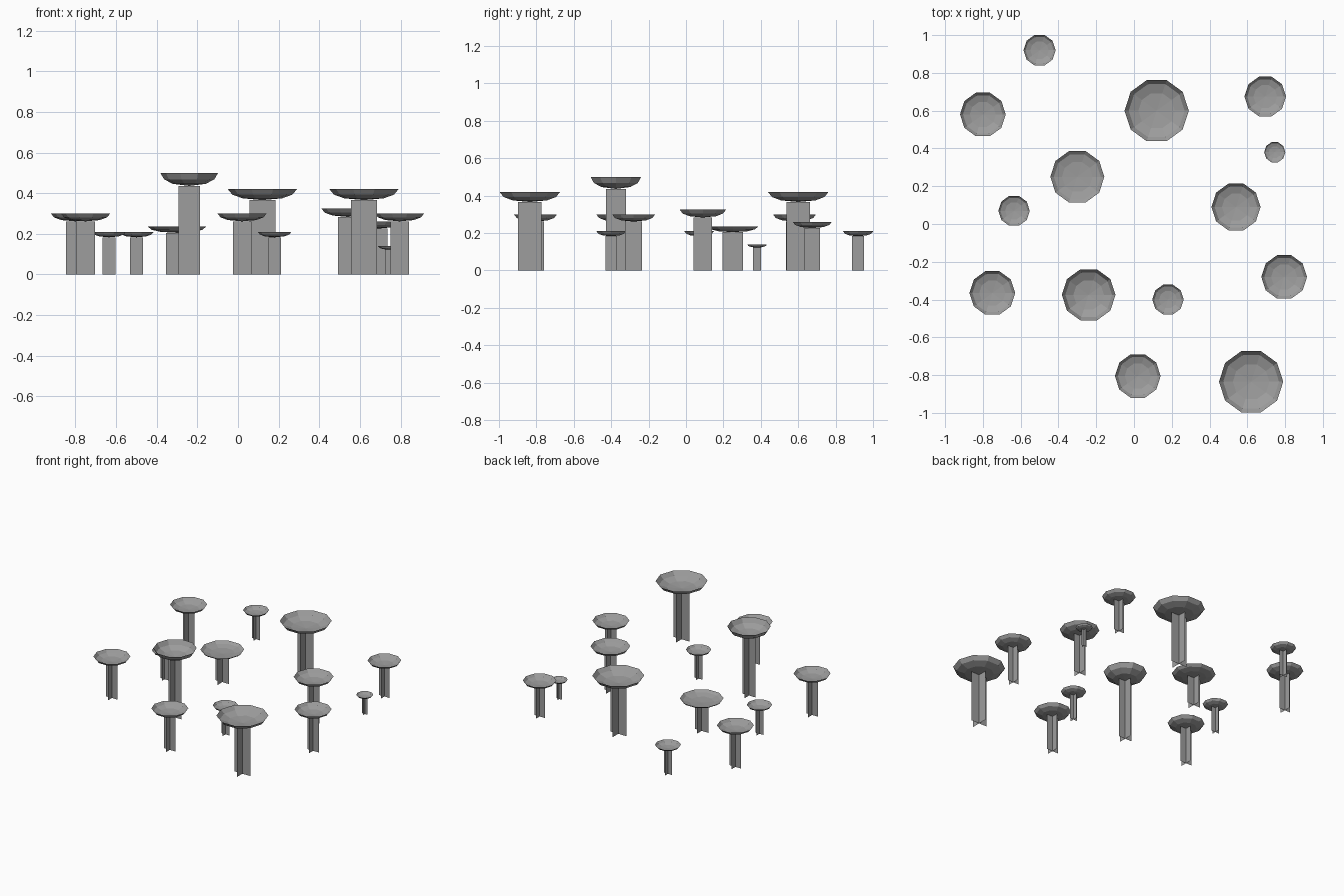
import bpy, bmesh, math

cube = bpy.data.objects.get("Cube")
if cube:
    bpy.data.objects.remove(cube, do_unlink=True)

# Single flat colour
grey = bpy.data.materials.new("stone_grey")
grey.use_nodes = True
colour = (0.34, 0.34, 0.34, 1)
grey.diffuse_color = colour
grey.node_tree.nodes["Principled BSDF"].inputs["Base Color"].default_value = colour

SIDES = 10
BOWL = [(1, 0), (0.87, 0.5), (0.57, 0.84)]  # radius and depth fractions
STEM_RATIO = 0.375
DEPTH_RATIO = 0.128


def finish(bm, name, location):
    mesh = bpy.data.meshes.new(name)
    bm.to_mesh(mesh)
    bm.free()
    mesh.materials.append(grey)
    obj = bpy.data.objects.new(name, mesh)
    obj.location = location
    bpy.context.collection.objects.link(obj)


def add_cap(name, x, y, radius, height):
    """Shallow open faceted bowl with its rim at the given height."""
    bm = bmesh.new()
    depth = height * DEPTH_RATIO
    rings = []
    for r, d in BOWL:
        rings.append([bm.verts.new((radius * r * math.cos(math.tau * i / SIDES),
                                    radius * r * math.sin(math.tau * i / SIDES),
                                    -depth * d)) for i in range(SIDES)])
    centre = bm.verts.new((0, 0, -depth))
    for i in range(SIDES):
        j = (i + 1) % SIDES
        for outer, inner in zip(rings, rings[1:]):
            bm.faces.new((outer[i], outer[j], inner[j], inner[i]))
        bm.faces.new((rings[-1][i], rings[-1][j], centre))
    finish(bm, name, (x, y, height))


def add_stem(name, x, y, radius, height):
    """Two upright sheets crossing at right angles."""
    bm = bmesh.new()
    half = radius * STEM_RATIO
    top = height * (1 - DEPTH_RATIO)
    centre = [bm.verts.new((0, 0, z)) for z in (0, top)]
    for dx, dy in ((1, 0), (0, 1), (-1, 0), (0, -1)):
        low, high = [bm.verts.new((dx * half, dy * half, z)) for z in (0, top)]
        bm.faces.new((centre[0], low, high, centre[1]))
    finish(bm, name, (x, y, 0))


# x, y, cap radius, height
TREES = [
    (-0.50, 0.92, 0.085, 0.21),
    (-0.80, 0.58, 0.121, 0.30),
    (0.12, 0.60, 0.17, 0.42),
    (0.695, 0.675, 0.11, 0.26),
    (0.745, 0.38, 0.056, 0.14),
    (-0.30, 0.25, 0.143, 0.235),
    (-0.635, 0.07, 0.083, 0.21),
    (0.54, 0.09, 0.13, 0.325),
    (-0.75, -0.365, 0.121, 0.30),
    (-0.24, -0.375, 0.142, 0.50),
    (0.18, -0.40, 0.083, 0.21),
    (0.795, -0.28, 0.121, 0.30),
    (0.02, -0.805, 0.121, 0.30),
    (0.62, -0.835, 0.17, 0.42),
]

for n, tree in enumerate(TREES, 1):
    add_cap(f"cap_{n}", *tree)
    add_stem(f"stem_{n}", *tree)
